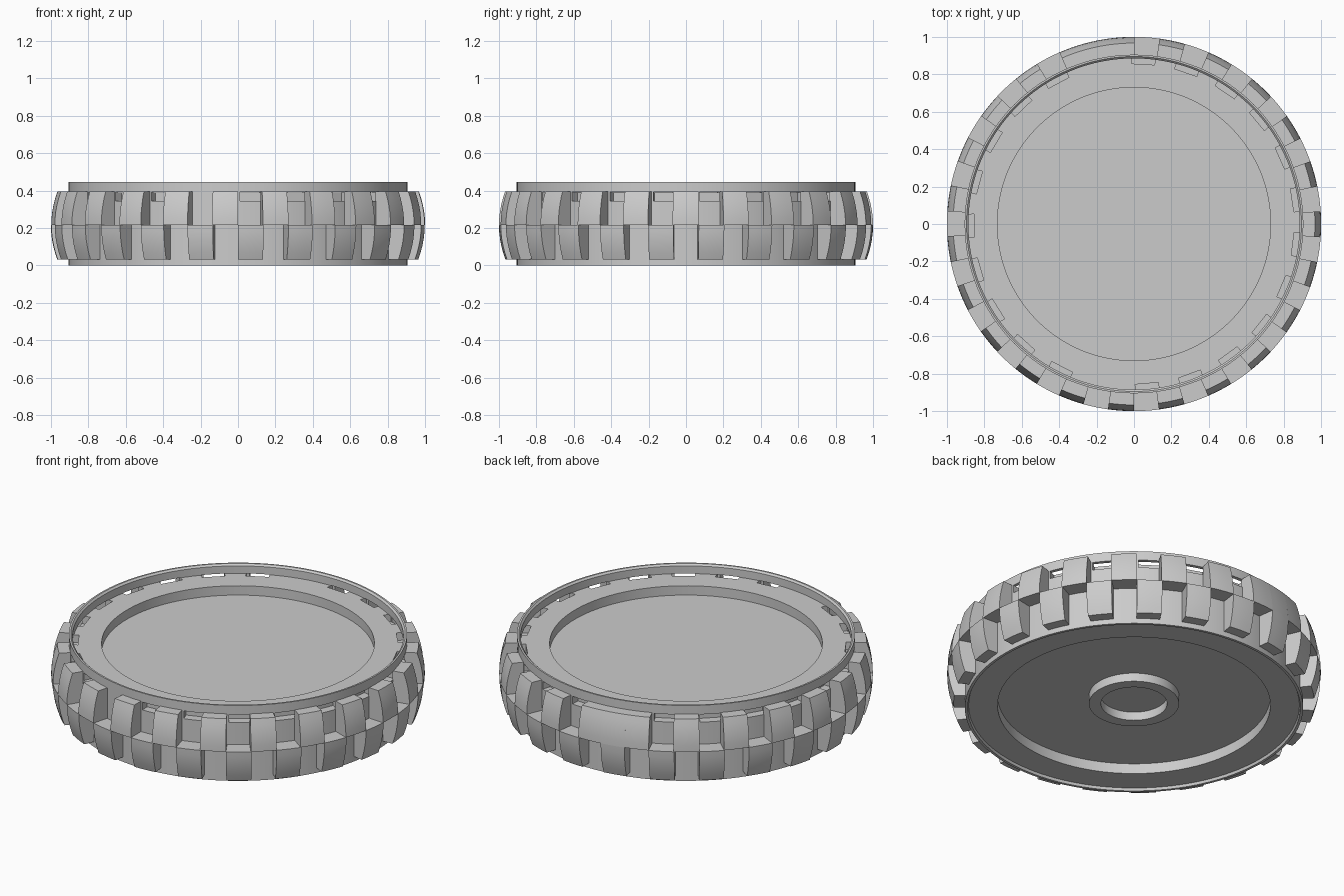
import bpy, bmesh, math
from math import radians, sin, cos

if "Cube" in bpy.data.objects:
    bpy.data.objects.remove(bpy.data.objects["Cube"])

COUNT = 23
STEP = 360 / COUNT
Z_MID = 0.215

grey = bpy.data.materials.new("grey")
grey.diffuse_color = (0.6, 0.6, 0.6, 1)
grey.use_nodes = True
grey.node_tree.nodes["Principled BSDF"].inputs["Base Color"].default_value = grey.diffuse_color


def finish(name, bm):
    """Turn a bmesh into a named, shaded object."""
    bmesh.ops.recalc_face_normals(bm, faces=bm.faces)
    me = bpy.data.meshes.new(name)
    bm.to_mesh(me)
    bm.free()
    me.materials.append(grey)
    ob = bpy.data.objects.new(name, me)
    bpy.context.collection.objects.link(ob)
    return ob


def smooth(ob):
    bpy.ops.object.select_all(action='DESELECT')
    ob.select_set(True)
    bpy.context.view_layer.objects.active = ob
    bpy.ops.object.shade_smooth_by_angle(angle=radians(30))


def lathe(name, profile, segments=128):
    """Spin a closed (radius, z) profile that starts and ends on the axis."""
    bm = bmesh.new()
    rings = []
    for r, z in profile:
        if r == 0:
            rings.append([bm.verts.new((0, 0, z))] * segments)
        else:
            rings.append([bm.verts.new((r * cos(2 * math.pi * i / segments),
                                        r * sin(2 * math.pi * i / segments), z))
                          for i in range(segments)])
    for a, b in zip(rings, rings[1:]):
        for i in range(segments):
            j = (i + 1) % segments
            bm.faces.new(list(dict.fromkeys((a[i], a[j], b[j], b[i]))))
    return finish(name, bm)


# Wheel body: hub boss below, recessed discs on both sides, thin raised rim
body = lathe("wheel_body", [
    (0, 0.075), (0.177, 0.075), (0.177, 0.025), (0.241, 0.025), (0.241, 0.075),
    (0.73, 0.075), (0.73, 0.015), (0.885, 0.015), (0.89, 0), (0.905, 0),
    (0.905, 0.445), (0.895, 0.445), (0.885, 0.435), (0.885, 0.39), (0.73, 0.39),
    (0.73, 0.335), (0, 0.335)])

# Slots through the rim wall, one per gap in the upper tread
bm = bmesh.new()
for k in range(COUNT):
    if k == 12:
        continue
    a = radians(274.6 + k * STEP)
    box = bmesh.ops.create_cube(bm, size=1)["verts"]
    for v in box:
        x, y, z = 0.905 + v.co.x * 0.1, v.co.y * 0.125, 0.368 + v.co.z * 0.046
        v.co = (x * cos(a) - y * sin(a), x * sin(a) + y * cos(a), z)
cutter = finish("slot_cutter", bm)
cutter.hide_render = True
cutter.hide_viewport = True
cut = body.modifiers.new("slots", 'BOOLEAN')
cut.operation = 'DIFFERENCE'
cut.solver = 'EXACT'
cut.object = cutter
smooth(body)


def tread_radius(z):
    """Bulged tread, widest at mid height."""
    return 1 - 0.033 * ((z - Z_MID) / 0.18) ** 2


def tread_row(name, z0, z1, starts, width, nz=5, na=4):
    """Row of curved tread blocks beginning at the given angles."""
    bm = bmesh.new()
    zs = [z0 + (z1 - z0) * i / nz for i in range(nz + 1)]
    loop = [(0.9, z0)] + [(tread_radius(z), z) for z in zs] + [(0.9, z1)]
    for s in starts:
        rows = []
        for i in range(na + 1):
            a = radians(s + width * i / na)
            rows.append([bm.verts.new((r * cos(a), r * sin(a), z)) for r, z in loop])
        for p, q in zip(rows, rows[1:]):
            for i in range(len(loop)):
                j = (i + 1) % len(loop)
                bm.faces.new((p[i], q[i], q[j], p[j]))
        bm.faces.new(rows[0])
        bm.faces.new(rows[-1])
    smooth(finish(name, bm))


# Two staggered tread rows; one upper gap is closed by an extra block
upper = [262 + k * STEP for k in range(COUNT)]
lower = [270 + k * STEP for k in range(COUNT)]
tread_row("upper_tread", Z_MID, 0.395, upper + [lower[12]], 8.0)
tread_row("lower_tread", 0.03, Z_MID, lower, 7.9)
